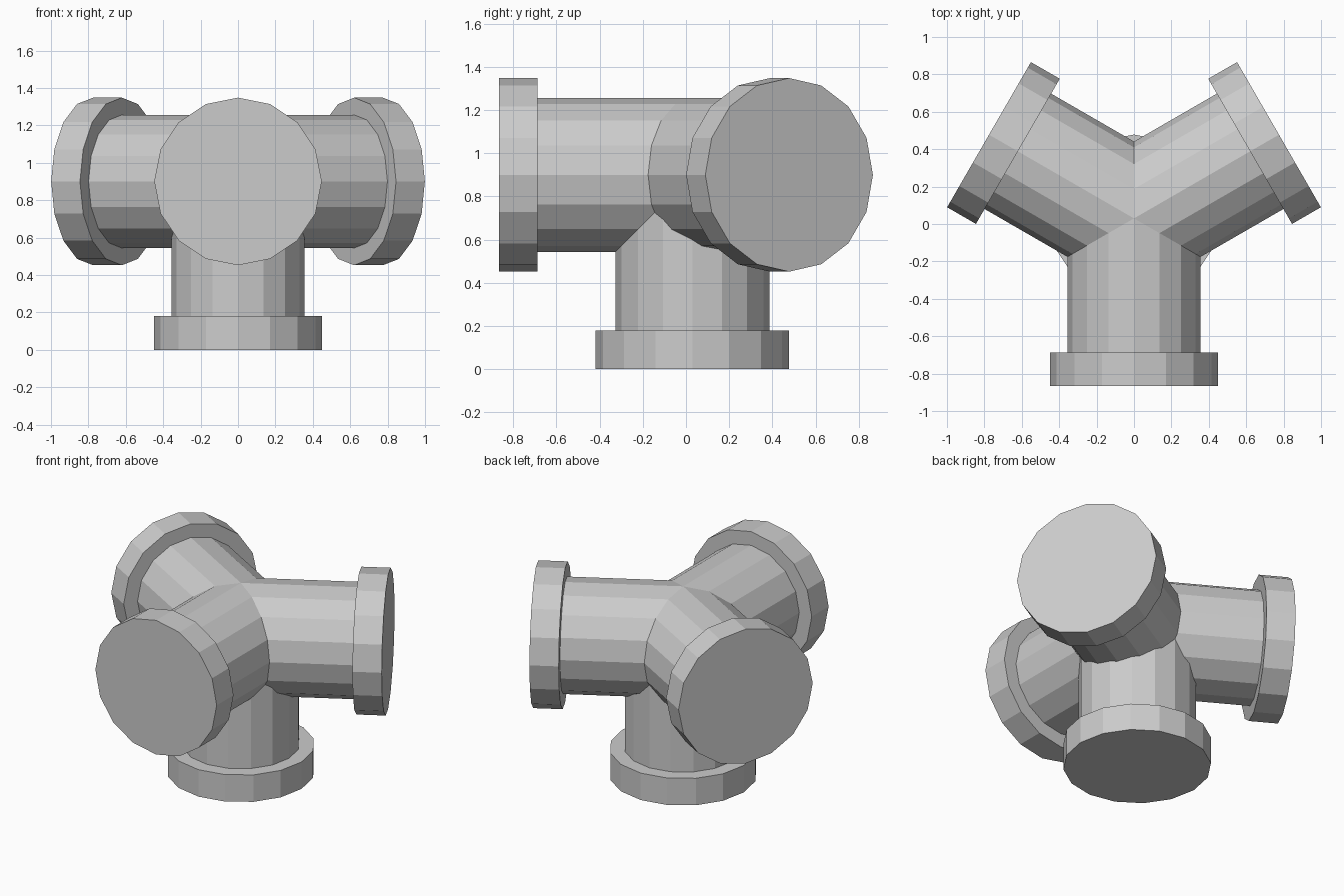
import bpy, bmesh
from math import pi, radians, sin, cos
from mathutils import Matrix

if "Cube" in bpy.data.objects:
    bpy.data.objects.remove(bpy.data.objects["Cube"])

SIDES = 16
PIPE_R, RIM_R = 0.356, 0.448
CENTRE = (0, 0.03, 0.9)


def arm(name, rot, length, rim):
    """Closed lathed pipe with a wider end collar, running along local +z."""
    profile = [(PIPE_R, 0), (PIPE_R, length - rim), (RIM_R, length - rim), (RIM_R, length)]
    bm = bmesh.new()
    rings = [[bm.verts.new((r * cos(2 * pi * i / SIDES), r * sin(2 * pi * i / SIDES), z))
              for i in range(SIDES)] for r, z in profile]
    for a, b in zip(rings, rings[1:]):
        for i in range(SIDES):
            j = (i + 1) % SIDES
            bm.faces.new((a[i], a[j], b[j], b[i]))
    bm.faces.new(rings[0][::-1])
    bm.faces.new(rings[-1])
    bm.transform(Matrix.Translation(CENTRE) @ rot)
    bmesh.ops.recalc_face_normals(bm, faces=bm.faces)
    me = bpy.data.meshes.new(name)
    bm.to_mesh(me)
    bm.free()
    ob = bpy.data.objects.new(name, me)
    bpy.context.collection.objects.link(ob)
    return ob


# Vertical leg pointing down to the ground
fitting = arm("pipe_fitting", Matrix.Rotation(pi, 4, 'X'), 0.9, 0.18)

# Three level branches, 120 degrees apart, merged into the leg
for n, angle in enumerate((-90, 30, 150)):
    rot = Matrix.Rotation(radians(angle), 4, 'Z') @ Matrix.Rotation(pi / 2, 4, 'Y')
    branch = arm(f"branch_{n + 1}", rot, 0.895, 0.178)
    mod = fitting.modifiers.new("merge_branch", 'BOOLEAN')
    mod.operation, mod.solver, mod.object = 'UNION', 'EXACT', branch
    bpy.context.view_layer.objects.active = fitting
    bpy.ops.object.modifier_apply(modifier=mod.name)
    bpy.data.objects.remove(branch)
